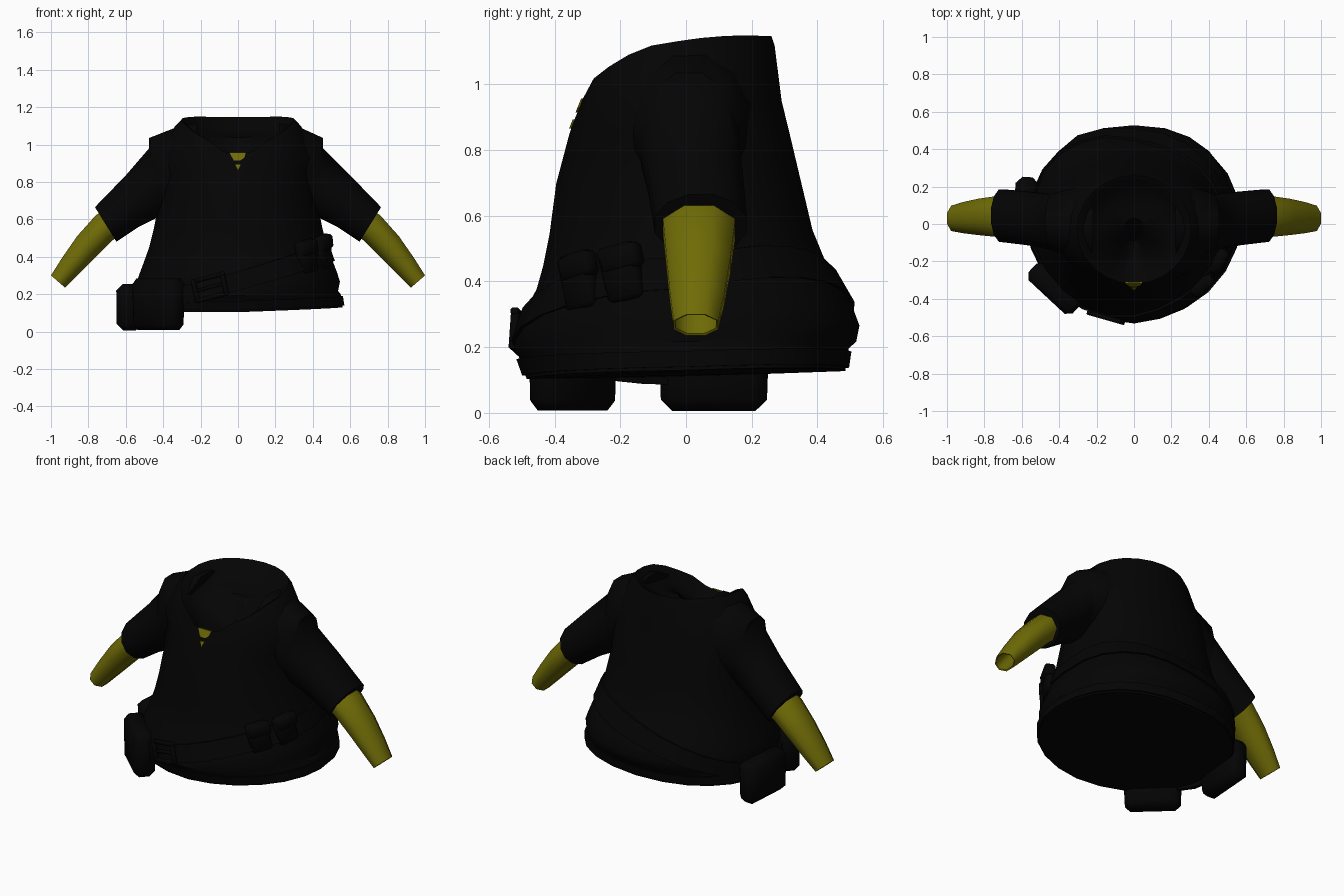
import bpy, bmesh, math
from math import cos, sin, pi, radians
from mathutils import Vector, Matrix

cube = bpy.data.objects.get("Cube")
if cube:
    bpy.data.objects.remove(cube, do_unlink=True)


def material(name, color):
    m = bpy.data.materials.new(name)
    m.use_nodes = True
    m.diffuse_color = (*color, 1)
    m.node_tree.nodes["Principled BSDF"].inputs["Base Color"].default_value = (*color, 1)
    return m


CLOTH = material("black cloth", (0.0012, 0.0012, 0.0012))
LEATHER = material("black leather", (0.0011, 0.0011, 0.0011))
SKIN = material("olive yellow", (0.16, 0.148, 0.002))


def finish(name, bm, mat, angle=35):
    bmesh.ops.recalc_face_normals(bm, faces=bm.faces)
    me = bpy.data.meshes.new(name)
    bm.to_mesh(me)
    bm.free()
    ob = bpy.data.objects.new(name, me)
    bpy.context.collection.objects.link(ob)
    me.materials.append(mat)
    bpy.ops.object.select_all(action='DESELECT')
    ob.select_set(True)
    bpy.context.view_layer.objects.active = ob
    bpy.ops.object.shade_smooth_by_angle(angle=radians(angle))
    return ob


def loft(name, rings, mat, angle=35, closed=False):
    """Skin a list of point rings; cap the ends unless the loft is closed."""
    bm = bmesh.new()
    loops = [[bm.verts.new(p) for p in r] for r in rings]
    n = len(loops[0])
    pairs = list(zip(loops, loops[1:])) + ([(loops[-1], loops[0])] if closed else [])
    for a, b in pairs:
        for i in range(n):
            j = (i + 1) % n
            bm.faces.new((a[i], a[j], b[j], b[i]))
    if not closed:
        bm.faces.new(loops[0])
        bm.faces.new(loops[-1])
    return finish(name, bm, mat, angle)


def lerp_table(table, t):
    """Interpolate rows keyed by their first value."""
    if t <= table[0][0]:
        return table[0][1:]
    for a, b in zip(table, table[1:]):
        if t <= b[0]:
            f = (t - a[0]) / (b[0] - a[0])
            return [u + (v - u) * f for u, v in zip(a[1:], b[1:])]
    return table[-1][1:]


# Torso profile: height, half width, front depth, back depth
BODY = [(0.11, 0.56, 0.485, 0.485), (0.18, 0.55, 0.51, 0.495), (0.2, 0.535, 0.525, 0.518),
        (0.25, 0.545, 0.515, 0.528), (0.3, 0.53, 0.5, 0.51), (0.38, 0.5, 0.455, 0.48),
        (0.45, 0.475, 0.435, 0.425), (0.55, 0.45, 0.415, 0.385), (0.7, 0.42, 0.395, 0.35),
        (0.85, 0.41, 0.355, 0.315)]
# Neckline: depth, height
NECK = [(-0.32, 0.945), (-0.28, 1.02), (-0.2, 1.08), (-0.1, 1.12), (0.03, 1.14), (0.15, 1.15), (0.26, 1.147)]
SEG = 24
ANGLES = [2 * pi * i / SEG for i in range(SEG)]


def on_body(a, z, grow=0.0):
    """Point on the torso; the back half is a little squarer than the front."""
    rx, front, back = lerp_table(BODY, z)
    c, s = cos(a), sin(a)
    ry = back if s > 0 else front
    if s > 0:
        c, s = math.copysign(abs(c) ** 0.88, c), s ** 0.88
    return Vector(((rx + grow) * c, (ry + grow) * s, z))


def neck(a, rx, ry, drop=0.0):
    z = lerp_table(NECK, -0.03 + 0.29 * sin(a))[0] - drop
    return Vector((rx * cos(a), -0.03 + ry * sin(a), z))


def hem_lift(p):
    lift = 0.04 * max(p.x, 0) - 0.015 * max(-p.y, 0) + 0.04 * max(p.y, 0)
    return p + Vector((0, 0, lift * max(0, 1 - p.z)))


rings = [[hem_lift(on_body(a, row[0])) for a in ANGLES] for row in BODY]
rings.append([Vector((0.425 * cos(a), -0.025 + 0.316 * sin(a), 0.95 - 0.06 * max(-sin(a), 0))) for a in ANGLES])
# Neck edge, then a shallow bowl inside it
for rx, ry, drop in ((0.335, 0.3, 0.03), (0.305, 0.29, 0), (0.285, 0.27, 0.01),
                     (0.25, 0.235, 0.06), (0.17, 0.16, 0.095), (0.06, 0.06, 0.11)):
    rings.append([neck(a, rx, ry, drop) for a in ANGLES])
loft("tunic_body", rings, CLOTH, 45)


# Bands that follow the torso: height rule, band half height, thickness
def band(name, height, half, grow, mat):
    prof = [(-half, -0.01), (-half, grow), (half, grow), (half, -0.01)]
    loft(name, [[hem_lift(on_body(a, height(a) + dz, g)) for a in ANGLES] for dz, g in prof], mat, 30, True)


def belt_height(a):
    return 0.275 + 0.14 * cos(a) + 0.1 * max(sin(a), 0)


band("belt", belt_height, 0.05, 0.012, LEATHER)
band("hem_band", lambda a: 0.145, 0.025, 0.01, CLOTH)


# Sleeves with shoulders, and hollow-ended arms
def tube(name, sections, sides, mat, side, angle=40):
    """Sections: upper (x, z), lower (x, z), y centre, y half width."""
    out = []
    for (ux, uz), (lx, lz), yc, w in sections:
        c, h = Vector(((ux + lx) / 2, yc, (uz + lz) / 2)), Vector(((ux - lx) / 2, 0, (uz - lz) / 2))
        ring = [c + h * cos(2 * pi * (i + .5) / sides) / cos(pi / sides)
                + Vector((0, w * sin(2 * pi * (i + .5) / sides), 0)) for i in range(sides)]
        out.append([Vector((p.x * side, p.y, p.z)) for p in ring])
    return loft(name, out, mat, angle)


for side, label in ((1, "left"), (-1, "right")):
    tip = 0.455 if side > 0 else 0.475
    tube(label + "_sleeve", [((0.22, 1.115), (0.25, 0.7), 0.01, 0.22),
                             ((0.33, 1.092), (0.34, 0.66), 0.01, 0.185),
                             ((tip, 1.035), (0.4, 0.63), 0.01, 0.155),
                             ((tip, 0.98), (0.42, 0.615), 0.012, 0.153),
                             ((0.6, 0.835), (0.53, 0.56), 0.03, 0.148),
                             ((0.765, 0.665), (0.65, 0.48), 0.045, 0.145)], 12, CLOTH, side, 50)
    tube(label + "_arm", [((0.71, 0.65), (0.64, 0.51), 0.04, 0.12),
                          ((0.76, 0.622), (0.675, 0.485), 0.04, 0.118),
                          ((0.86, 0.51), (0.77, 0.39), 0.038, 0.105),
                          ((0.94, 0.395), (0.855, 0.305), 0.034, 0.09),
                          ((1.0, 0.3), (0.925, 0.235), 0.03, 0.073),
                          ((0.993, 0.298), (0.929, 0.242), 0.03, 0.067),
                          ((0.85, 0.49), (0.785, 0.405), 0.038, 0.085)], 8, SKIN, side, 60)


# Skin showing in the V of the neck, split by a crease
def skin_patch(name, outline):
    """Thin plate on the chest slope from (x, z) points."""
    bm = bmesh.new()
    f = bm.faces.new([bm.verts.new((x, -0.32 - 0.4 * (0.955 - z), z)) for x, z in outline])
    ext = bmesh.ops.extrude_face_region(bm, geom=[f])
    moved = [v for v in ext["geom"] if isinstance(v, bmesh.types.BMVert)]
    bmesh.ops.translate(bm, vec=(0, 0.008, 0), verts=moved)
    finish(name, bm, SKIN)


skin_patch("upper_neck_skin", [(-0.046, 0.957), (0.042, 0.957), (0.034, 0.93), (0.012, 0.914), (-0.022, 0.914)])
skin_patch("lower_neck_skin", [(-0.014, 0.893), (0.014, 0.893), (0, 0.865)])


# Boxes worn on the belt; local -y faces outward
def box(name, centre, size, turn, roll=0, taper=1.0, bevel=0.015):
    bm = bmesh.new()
    bmesh.ops.create_cube(bm, size=1)
    for v in bm.verts:
        k = taper if v.co.z < 0 else 1
        v.co = Vector((v.co.x * size[0] * k, v.co.y * size[1] * k, v.co.z * size[2]))
    bmesh.ops.bevel(bm, geom=bm.edges[:], offset=bevel, segments=1, affect='EDGES')
    bm.transform(Matrix.Translation(centre) @ Matrix.Rotation(radians(turn), 4, 'Z')
                 @ Matrix.Rotation(radians(roll), 4, 'Y'))
    return finish(name, bm, LEATHER, 50)


# Large pouches
box("front_pouch", (-0.425, -0.345, 0.145), (0.325, 0.125, 0.275), -43, 0, 0.95, 0.03)
box("side_pouch", (-0.58, 0.085, 0.13), (0.335, 0.125, 0.25), -94, 0, 0.95, 0.035)

# Small pouches on the other side
for i, deg in enumerate((-44, -25)):
    a = radians(deg)
    p = on_body(a, belt_height(a) + 0.025, 0.018)
    box(f"small_pouch_{i + 1}", p, (0.125, 0.06, 0.175), deg + 90, -14, 0.95)
    out = Vector((cos(a), sin(a), 0)) * 0.005
    box(f"small_pouch_flap_{i + 1}", p + out + Vector((0, 0, 0.045)), (0.129, 0.06, 0.075), deg + 90, -14, 1, 0.012)

# Buckle frame and prong
a = radians(-106)
p = on_body(a, belt_height(a), 0.003)
side_dir = Vector((-sin(a), cos(a), 0))
for s, label in ((-1, "lower"), (1, "upper")):
    box(label + "_buckle_side", p + side_dir * 0.08 * s + Vector((0, 0, 0.02 * s)),
        (0.022, 0.025, 0.13), -16, -14, 1, 0.005)
    box(label + "_buckle_bar", p + Vector((0, 0, 0.055 * s)), (0.17, 0.025, 0.022), -16, -14, 1, 0.005)
box("buckle_prong", p, (0.15, 0.02, 0.016), -16, -14, 1, 0.004)
